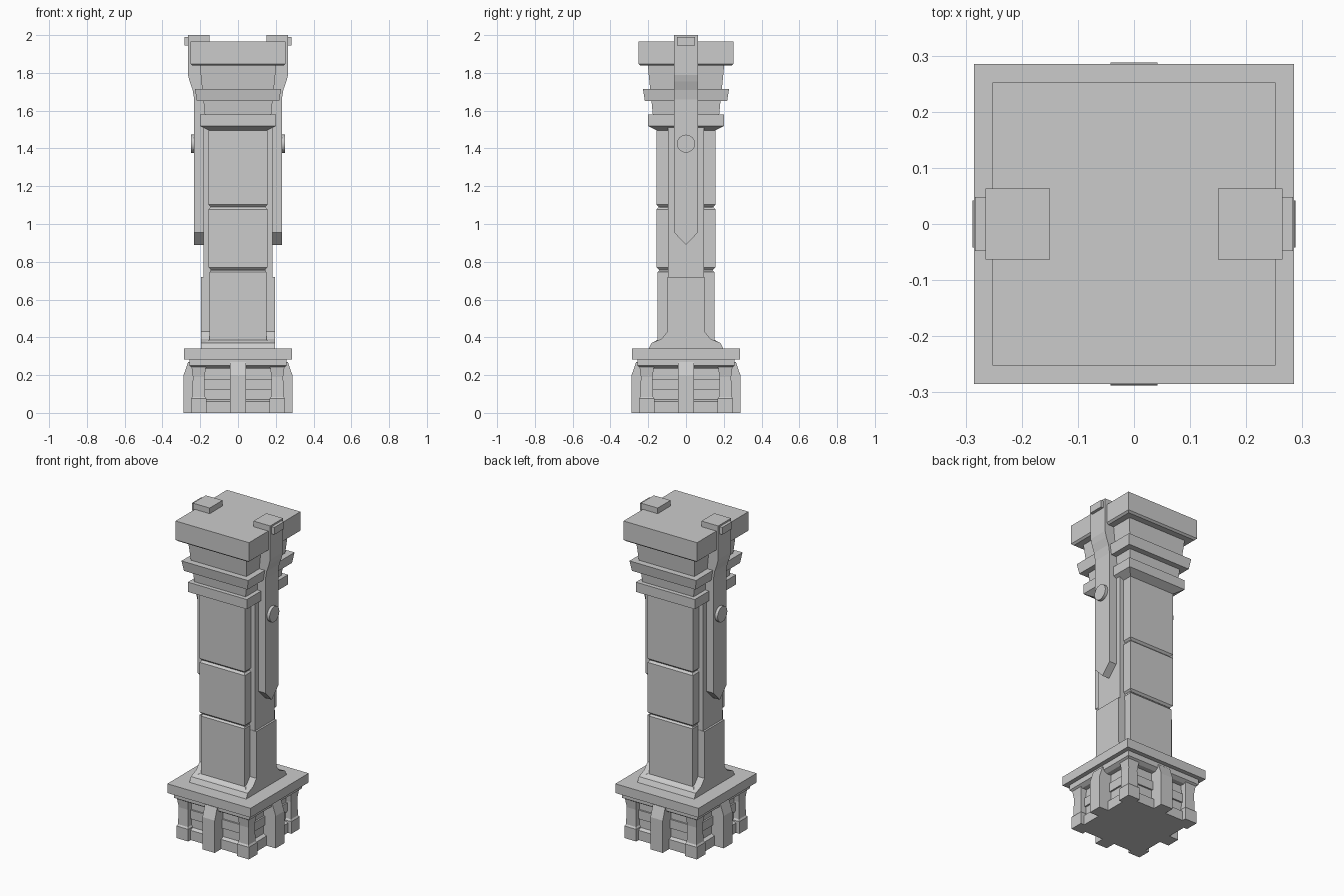
import bpy, bmesh
from math import radians
from mathutils import Matrix

if "Cube" in bpy.data.objects:
    bpy.data.objects.remove(bpy.data.objects["Cube"])


def finish(name, bm):
    bmesh.ops.recalc_face_normals(bm, faces=bm.faces[:])
    me = bpy.data.meshes.new(name)
    bm.to_mesh(me)
    bm.free()
    ob = bpy.data.objects.new(name, me)
    bpy.context.collection.objects.link(ob)
    return ob


def loft(name, sections, cx=0, cy=0):
    """Stack of rectangles (half_x, half_y, z) joined into one solid."""
    bm = bmesh.new()
    rings = [[bm.verts.new((cx + sx * hx, cy + sy * hy, z))
              for sx, sy in ((-1, -1), (1, -1), (1, 1), (-1, 1))]
             for hx, hy, z in sections]
    bm.faces.new(rings[0])
    bm.faces.new(rings[-1])
    for a, b in zip(rings, rings[1:]):
        for i in range(4):
            j = (i + 1) % 4
            bm.faces.new((a[i], a[j], b[j], b[i]))
    return finish(name, bm)


def box(name, x0, x1, y0, y1, z0, z1):
    hx, hy = (x1 - x0) / 2, (y1 - y0) / 2
    return loft(name, [(hx, hy, z0), (hx, hy, z1)], (x0 + x1) / 2, (y0 + y1) / 2)


def prism(name, profile, place, a, b):
    """Extrude a 2D profile from a to b; place maps (u, v, depth) to xyz."""
    bm = bmesh.new()
    f0 = [bm.verts.new(place(u, v, a)) for u, v in profile]
    f1 = [bm.verts.new(place(u, v, b)) for u, v in profile]
    bm.faces.new(f0)
    bm.faces.new(f1)
    n = len(profile)
    for i in range(n):
        j = (i + 1) % n
        bm.faces.new((f0[i], f0[j], f1[j], f1[i]))
    return finish(name, bm)


def yz(u, v, d):
    return (d, u, v)


def xz(u, v, d):
    return (u, d, v)


# Base: recessed wall with footing and mid bands
loft("base_wall", [(.205, .205, 0), (.205, .205, .25)])
loft("base_footing", [(.225, .225, 0), (.225, .225, .06), (.205, .205, .07)])
loft("base_band", [(.215, .215, .125), (.215, .215, .18)])

# Corner posts with foot blocks and flared heads
for sx in (-1, 1):
    for sy in (-1, 1):
        loft("corner_post", [(.041, .041, 0), (.041, .041, .075), (.034, .034, .085),
                             (.031, .031, .19), (.039, .039, .25)], sx * .208, sy * .208)

# Buttress in the middle of each base side
buttress = [(.18, 0), (.288, 0), (.288, .2), (.264, .27), (.18, .27)]
for k in range(4):
    ob = prism("base_buttress", buttress, xz, -.042, .042)
    ob.data.transform(Matrix.Rotation(radians(90 * k), 4, 'Z'))

# Base mouldings
loft("base_under_plate", [(.235, .235, .235), (.258, .258, .25), (.258, .258, .285)])
loft("base_plate", [(.285, .285, .283), (.285, .285, .34)])
loft("shaft_skirt", [(.19, .198, .34), (.19, .183, .367), (.155, .152, .387)])

# Shaft: side core plus three chamfered stone blocks
box("shaft_core", -.183, .183, -.095, .095, .34, 1.53)
box("shaft_inner", -.145, .145, -.14, .14, .34, 1.53)
c = .012
for z0, z1, h in ((.36, .757, .15), (.757, 1.09, .155), (1.09, 1.51, .155)):
    loft("shaft_block", [(h - c, h - c, z0), (h, h, z0 + c),
                         (h, h, z1 - c), (h - c, h - c, z1)])

# Flared lower side panels
panel = [(-.198, .34), (-.183, .37), (-.13, .392), (-.098, .43), (-.098, .72)]
panel += [(-y, z) for y, z in reversed(panel)]
prism("side_panel", panel, yz, -.195, .195)

# Capital: necks, rings and top slab
loft("lower_ring", [(.155, .155, 1.495), (.202, .202, 1.52), (.202, .202, 1.58)])
loft("capital_neck", [(.175, .175, 1.57), (.187, .187, 1.7),
                      (.19, .19, 1.715), (.203, .203, 1.85)])
loft("upper_ring", [(.218, .218, 1.652), (.228, .228, 1.715)])
loft("top_slab", [(.24, .24, 1.838), (.252, .252, 1.848), (.252, .252, 1.965)])

# Side straps: hooked over the slab, pointed at the bottom, with bolt and stud
outer = [(.265, 2), (.265, 1.79), (.256, 1.755), (.24, 1.71), (.232, 1.66), (.232, .87)]
inner = [(.175, .87), (.175, 1.85), (.15, 1.92), (.15, 2)]
for s in (-1, 1):
    strap = prism("strap", [(s * x, z) for x, z in outer + inner], xz, -.063, .063)
    # cut the strap end to a point
    bm = bmesh.new()
    bm.from_mesh(strap.data)
    for t in (-1, 1):
        res = bmesh.ops.bisect_plane(bm, geom=bm.verts[:] + bm.edges[:] + bm.faces[:],
                                     plane_co=(0, 0, .89), plane_no=(0, t * .065, -.063),
                                     clear_outer=True)
        cut = [e for e in res["geom_cut"] if isinstance(e, bmesh.types.BMEdge)]
        bmesh.ops.holes_fill(bm, edges=cut, sides=0)
    bmesh.ops.recalc_face_normals(bm, faces=bm.faces[:])
    bm.to_mesh(strap.data)
    bm.free()
    x0, x1 = sorted((s * .25, s * .283))
    box("strap_stud", x0, x1, -.048, .048, 1.945, 1.99)
    bpy.ops.mesh.primitive_cylinder_add(vertices=16, radius=.048, depth=.05,
                                        location=(s * .225, 0, 1.425),
                                        rotation=(0, radians(90), 0))
    bpy.context.object.name = "strap_bolt"
    bpy.ops.object.shade_smooth_by_angle()
